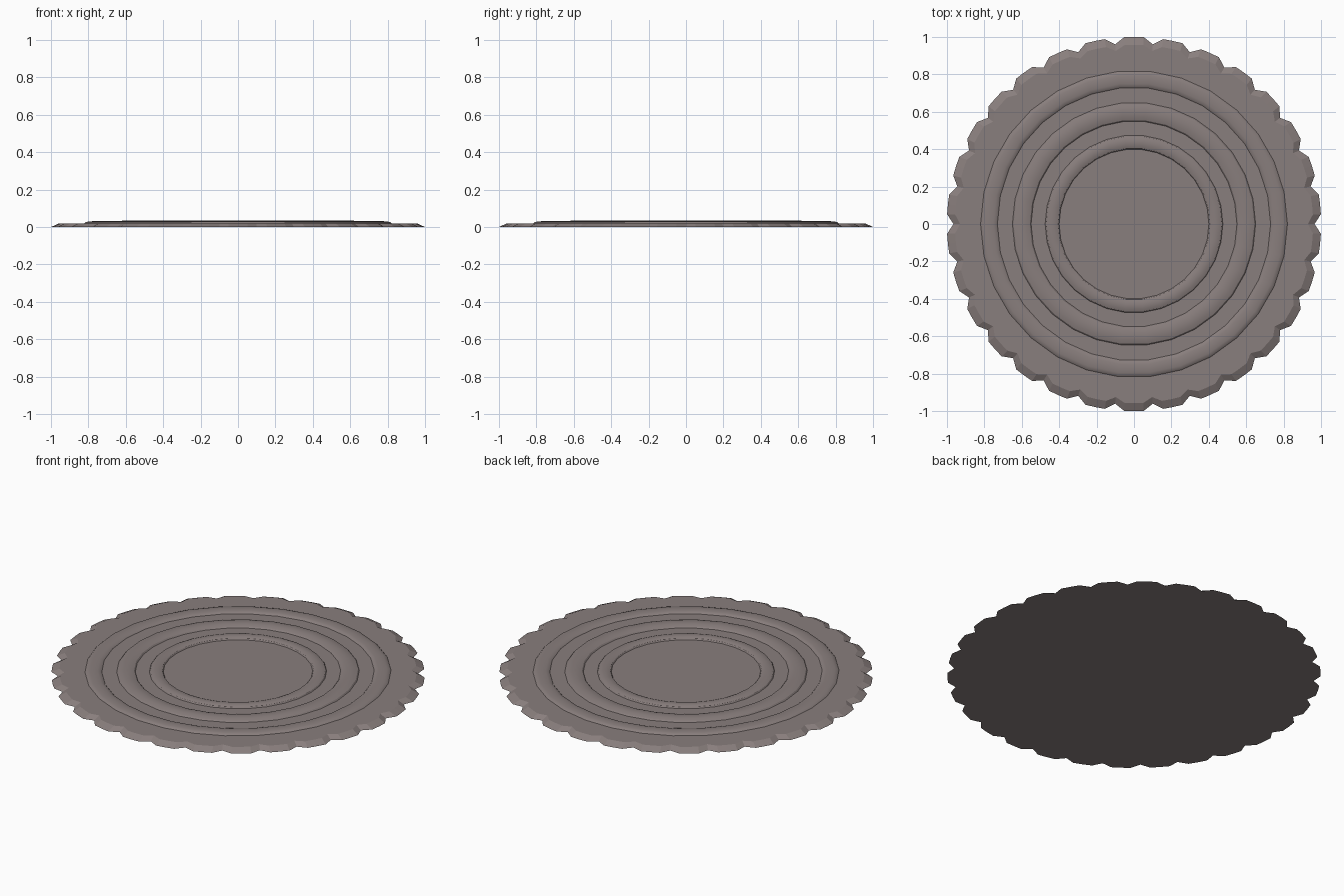
import bpy, bmesh, math

if "Cube" in bpy.data.objects:
    bpy.data.objects.remove(bpy.data.objects["Cube"])

LOBES = 30
STEP = 2 * math.pi / LOBES

mat = bpy.data.materials.new("warm grey")
mat.diffuse_color = (0.25, 0.21, 0.205, 1)
mat.use_nodes = True
mat.node_tree.nodes["Principled BSDF"].inputs["Base Color"].default_value = mat.diffuse_color

bm = bmesh.new()


def scallop_ring(lobe_r, notch_r, z):
    # four points per lobe, the first one is the notch
    out = []
    for i in range(LOBES * 4):
        a = i * STEP / 4
        r = notch_r if i % 4 == 0 else lobe_r
        out.append(bm.verts.new((r * math.cos(a), r * math.sin(a), z)))
    return out


def round_ring(r, z):
    return [bm.verts.new((r * math.cos(i * STEP), r * math.sin(i * STEP), z))
            for i in range(LOBES)]


def loft(a, b, smooth):
    n = len(a)
    for i in range(n):
        j = (i + 1) % n
        bm.faces.new((a[i], a[j], b[j], b[i])).smooth = smooth


# scalloped bevelled rim and flat underside
BASE = 0.02
low = scallop_ring(1.0, 0.965, 0.0)
high = scallop_ring(0.957, 0.93, BASE)
bm.faces.new(list(reversed(low)))
loft(low, high, False)

# flat outer band, one face per lobe
ring = round_ring(0.82, BASE)
for k in range(LOBES):
    outer = [high[(4 * k + i) % (4 * LOBES)] for i in range(5)]
    bm.faces.new(outer + [ring[(k + 1) % LOBES], ring[k]])

# three raised concentric ridges: outer radius, inner radius, height
ridges = [(0.82, 0.73, 0.011), (0.65, 0.55, 0.015), (0.475, 0.40, 0.014)]
N = 6
for idx, (ro, ri, h) in enumerate(ridges):
    if idx:
        nxt = round_ring(ro, BASE)
        loft(ring, nxt, False)
        ring = nxt
    mid, half = (ro + ri) / 2, (ro - ri) / 2
    for s in range(1, N + 1):
        t = math.pi * s / N
        nxt = round_ring(mid + half * math.cos(t), BASE + h * math.sin(t))
        loft(ring, nxt, True)
        ring = nxt

# flat centre
bm.faces.new(ring)

me = bpy.data.meshes.new("scalloped_plate")
bm.normal_update()
# creases where ridges meet the flats
for e in bm.edges:
    if len(e.link_faces) == 2 and e.calc_face_angle(0) > math.radians(30):
        e.smooth = False
    if any(not f.smooth for f in e.link_faces):
        e.smooth = False
bm.to_mesh(me)
bm.free()
me.materials.append(mat)
ob = bpy.data.objects.new("scalloped_plate", me)
bpy.context.collection.objects.link(ob)
